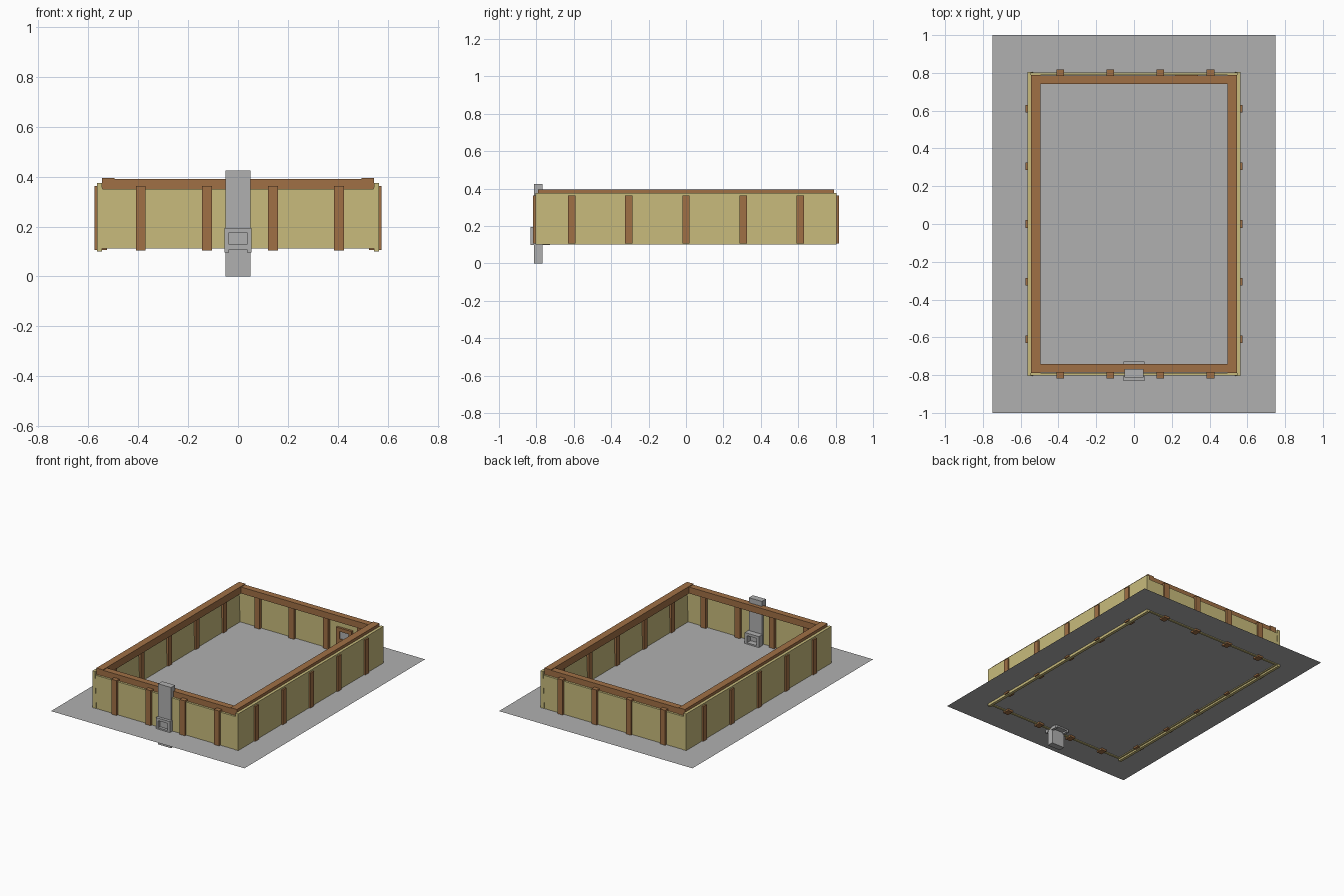
import bpy

if "Cube" in bpy.data.objects:
    bpy.data.objects.remove(bpy.data.objects["Cube"])

def mat(name, c):
    m = bpy.data.materials.new(name)
    m.diffuse_color = (*c, 1)
    m.use_nodes = True
    m.node_tree.nodes["Principled BSDF"].inputs["Base Color"].default_value = m.diffuse_color
    return m

STRAW = mat("straw_yellow", (0.577, 0.497, 0.202))
WOOD = mat("brown_wood", (0.352, 0.162, 0.06))
GREY = mat("grey", (0.434, 0.434, 0.434))

def prism(name, pts, depth, m, axis):
    """Extrude a 2D profile along axis 'x' (pts = y,z) or 'y' (pts = x,z)."""
    verts = []
    for d in depth:
        verts += [(d, a, b) if axis == 'x' else (a, d, b) for a, b in pts]
    n = len(pts)
    faces = [tuple(range(n)), tuple(range(2 * n - 1, n - 1, -1))]
    faces += [(i, i + n, (i + 1) % n + n, (i + 1) % n) for i in range(n)]
    me = bpy.data.meshes.new(name)
    me.from_pydata(verts, [], faces)
    me.materials.append(m)
    ob = bpy.data.objects.new(name, me)
    bpy.context.collection.objects.link(ob)
    # consistent outward normals
    import bmesh
    bm = bmesh.new()
    bm.from_mesh(me)
    bmesh.ops.recalc_face_normals(bm, faces=bm.faces)
    bm.to_mesh(me)
    bm.free()
    return ob

def box(name, x0, x1, y0, y1, z0, z1, m):
    x0, x1 = sorted((x0, x1))
    y0, y1 = sorted((y0, y1))
    return prism(name, [(x0, z0), (x1, z0), (x1, z1), (x0, z1)], (y0, y1), m, 'y')

# ground sheet, single-sided plane that the walls poke through
me = bpy.data.meshes.new("ground_sheet")
me.from_pydata([(-.75, -1, .118), (.75, -1, .118), (.75, 1, .118), (-.75, 1, .118)],
               [], [(0, 1, 2, 3)])
me.materials.append(GREY)
bpy.context.collection.objects.link(bpy.data.objects.new("ground_sheet", me))

for s, side in ((-1, "left"), (1, "right")):
    # long side wall with a lower lip
    prism(side + "_wall", [(s * .535, .112), (s * .545, .112), (s * .545, .1), (s * .565, .1),
                           (s * .565, .375), (s * .545, .375)], (-.805, .805), STRAW, 'y')
    # top rail
    box(side + "_rail", s * .495, s * .545, -.79, .79, .345, .395, WOOD)
    # upright slats, visible on both faces of the wall
    for i in range(5):
        y = -.61 + i * .305
        box(f"{side}_slat_{i}", s * .525, s * .575, y - .02, y + .02, .107, .362, WOOD)

for s, side in ((-1, "front"), (1, "back")):
    box(side + "_wall", -.55, .55, s * .788, s * .803, .112, .35, STRAW)
    box(side + "_rail", -.495, .495, s * .742, s * .786, .345, .39, WOOD)
    for i in range(4):
        x = -.39 + i * .265
        box(f"{side}_slat_{i}", x - .02, x + .02, s * .768, s * .817, .105, .363, WOOD)

# grey post standing in the front wall
box("post", -.05, .05, -.812, -.768, 0, .425, GREY)

def frame(name, x0, x1, z0, z1, y0, y1, t, m):
    """Square frame made from two uprights and two crosspieces."""
    box(name + "_left", x0, x0 + t, y0, y1, z0, z1, m)
    box(name + "_right", x1 - t, x1, y0, y1, z0, z1, m)
    box(name + "_top", x0 + t, x1 - t, y0, y1, z1 - t, z1, m)
    box(name + "_bottom", x0 + t, x1 - t, y0, y1, z0 + t * .6, z0 + t * 1.7, m)

# bracket frames on the outside and inside of the post
frame("outer_bracket", -.055, .055, .097, .195, -.832, -.805, .018, GREY)
frame("inner_bracket", -.055, .055, .097, .195, -.77, -.728, .018, GREY)

# framed plaque on the inside of the back wall
frame("plaque_frame", .22, .34, .17, .29, .772, .79, .025, WOOD)
box("plaque_panel", .24, .32, .78, .79, .19, .27, GREY)
